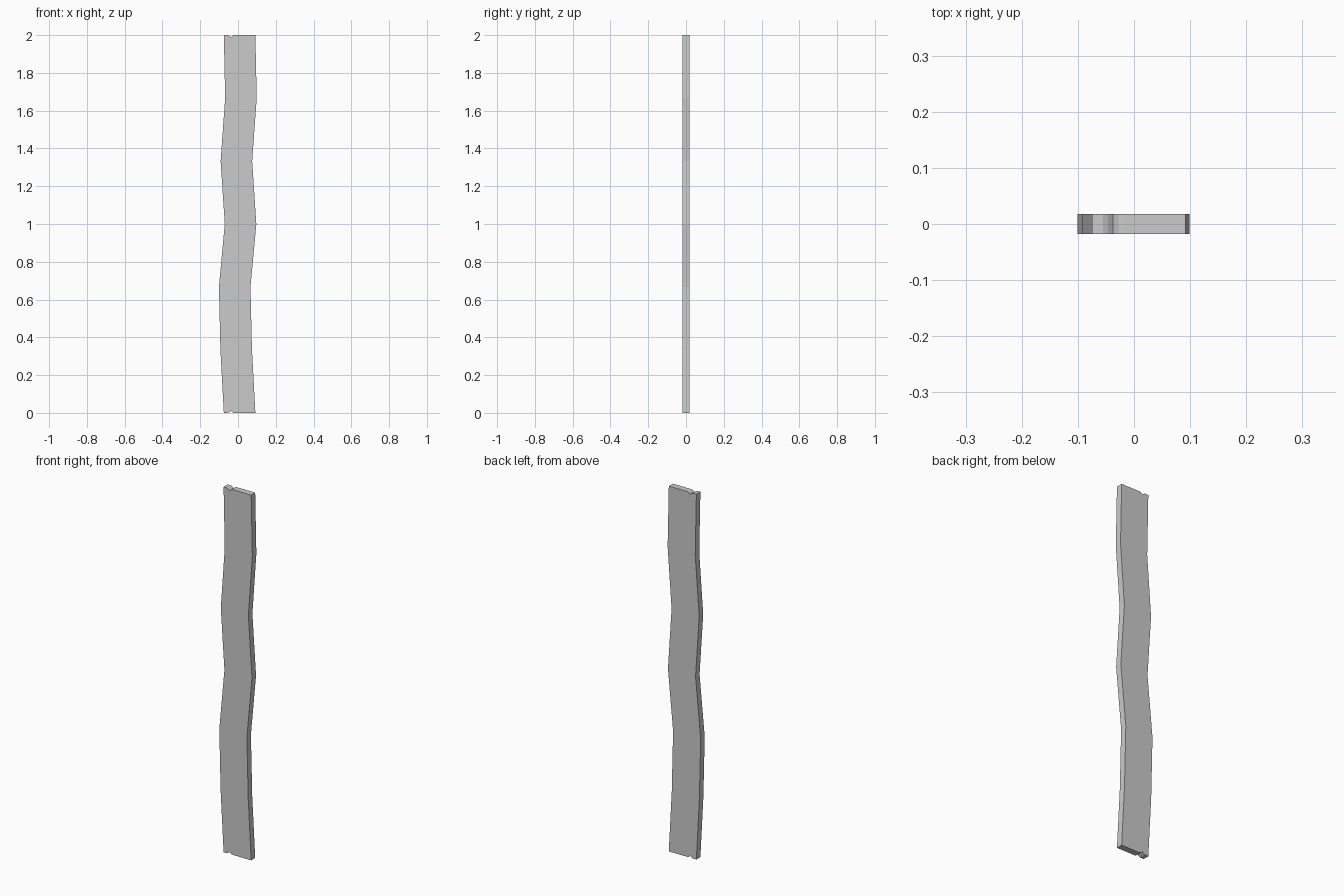
import bpy, bmesh

if "Cube" in bpy.data.objects:
    bpy.data.objects.remove(bpy.data.objects["Cube"])

W, T = 0.167, 0.035
# left edge of the warped board, bottom to top, at even height steps
left = [-0.075, -0.093, -0.101, -0.07, -0.092, -0.068, -0.075]
step = 2.0 / (len(left) - 1)
# small chip in each end: x and depth
chip = [(-0.055, 0.0), (-0.046, 0.004), (-0.037, 0.011), (-0.028, 0.002), (-0.022, 0.0)]

# outline: bottom chip, right edge up, top chip, left edge down
outline = [(x, d) for x, d in chip]
outline += [(x + W, i * step) for i, x in enumerate(left)]
outline += [(x, 2.0 - d) for x, d in reversed(chip)]
outline += [(x, i * step) for i, x in reversed(list(enumerate(left)))]

# extrude the outline through the board thickness
bm = bmesh.new()
face = bm.faces.new([bm.verts.new((x, -T / 2, z)) for x, z in outline])
ext = bmesh.ops.extrude_face_region(bm, geom=[face])
verts = [g for g in ext["geom"] if isinstance(g, bmesh.types.BMVert)]
bmesh.ops.translate(bm, verts=verts, vec=(0, T, 0))
bmesh.ops.recalc_face_normals(bm, faces=bm.faces)

mesh = bpy.data.meshes.new("warped_plank")
bm.to_mesh(mesh)
bm.free()
plank = bpy.data.objects.new("warped_plank", mesh)
bpy.context.collection.objects.link(plank)
